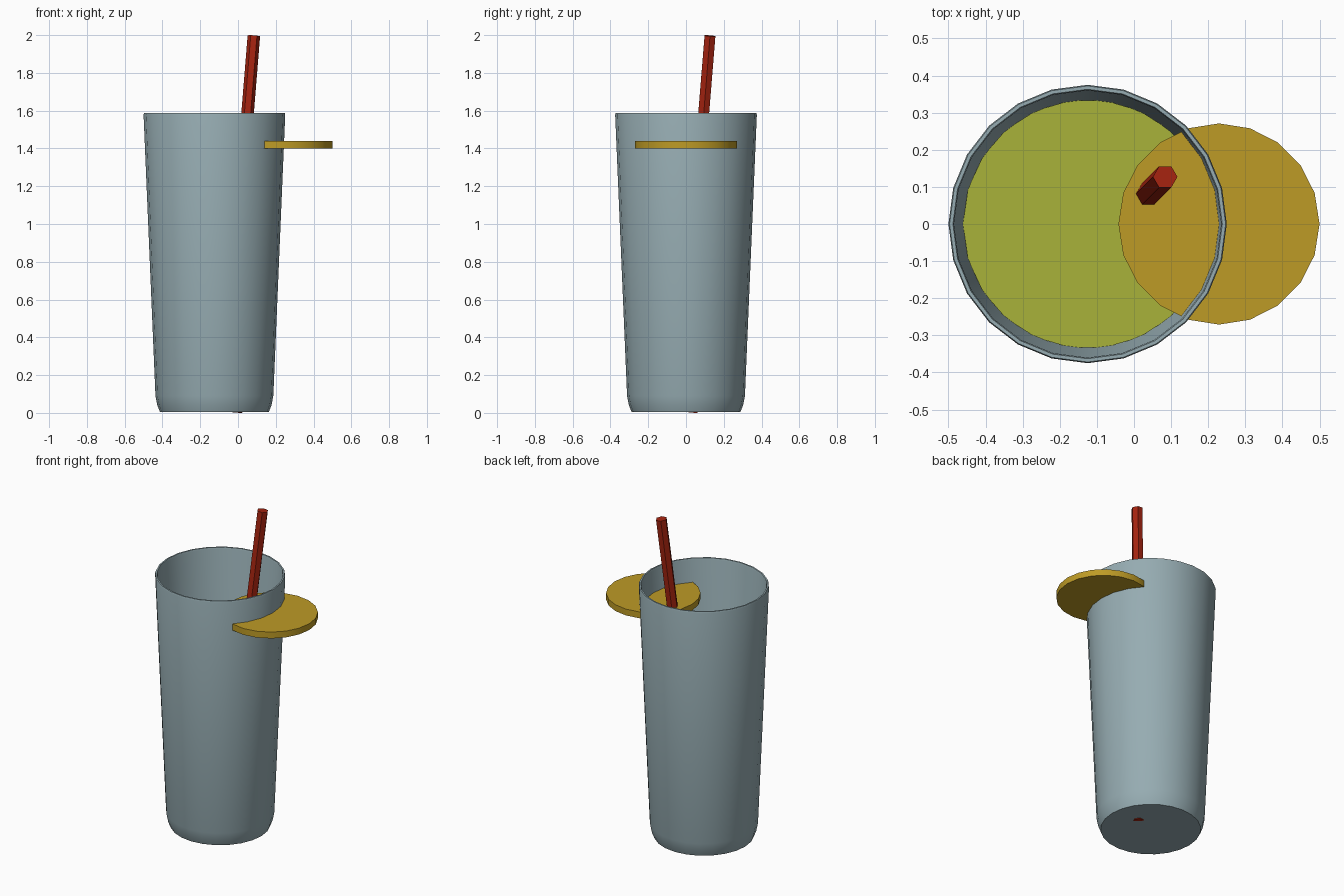
import bpy, bmesh, math

if "Cube" in bpy.data.objects:
    bpy.data.objects.remove(bpy.data.objects["Cube"])


def material(name, rgb):
    m = bpy.data.materials.new(name)
    m.diffuse_color = (*rgb, 1.0)
    m.use_nodes = True
    m.node_tree.nodes["Principled BSDF"].inputs["Base Color"].default_value = m.diffuse_color
    return m


GLASS = material("pale_blue_glass", (0.305, 0.413, 0.445))
DRINK = material("lime_drink", (0.392, 0.445, 0.041))
LEMON = material("lemon_yellow", (0.515, 0.328, 0.019))
STRAW = material("red_straw", (0.376, 0.017, 0.005))


def loft(name, rings, mat, smooth=True):
    """Skin a list of equal point rings, closing both ends with a cap."""
    bm = bmesh.new()
    loops = [[bm.verts.new(p) for p in ring] for ring in rings]
    n = len(loops[0])
    for a, b in zip(loops, loops[1:]):
        for i in range(n):
            j = (i + 1) % n
            bm.faces.new((a[i], a[j], b[j], b[i]))
    bm.faces.new(loops[0])
    bm.faces.new(loops[-1])
    bmesh.ops.recalc_face_normals(bm, faces=bm.faces)
    me = bpy.data.meshes.new(name)
    bm.to_mesh(me)
    bm.free()
    me.materials.append(mat)
    ob = bpy.data.objects.new(name, me)
    bpy.context.collection.objects.link(ob)
    if smooth:
        bpy.ops.object.select_all(action='DESELECT')
        ob.select_set(True)
        bpy.context.view_layer.objects.active = ob
        bpy.ops.object.shade_smooth_by_angle(angle=math.radians(30))
    return ob


def ring(n, r, cx, cy, z, tilt=0.0):
    """Regular polygon ring, optionally tilted down towards +x +y."""
    pts = []
    for i in range(n):
        a = 2 * math.pi * i / n
        dx, dy = r * math.cos(a), r * math.sin(a)
        pts.append((cx + dx, cy + dy, z - tilt * (dx + dy)))
    return pts


CUP_X = -0.125

# Tumbler: outer wall, bevelled rim, inner wall and floor
profile = [(0.288, 0.004), (0.302, 0.04), (0.312, 0.09), (0.375, 1.578),
           (0.372, 1.588), (0.363, 1.588), (0.360, 1.578),
           (0.298, 0.09), (0.282, 0.03)]
loft("glass_tumbler", [ring(24, r, CUP_X, 0, z) for r, z in profile], GLASS)

# Drink filling the lower part of the tumbler
loft("drink", [ring(22, r, CUP_X, 0, z)
               for r, z in [(0.278, 0.035), (0.295, 0.10), (0.336, 1.0)]], DRINK)

# Lemon slice pushed over the wall
loft("lemon_slice", [ring(20, 0.271, 0.229, 0, z) for z in (1.40, 1.44)], LEMON)

# Bent six-sided straw
path = [(-0.008, 0.032, 0.0036), (0.003, 0.046, 1.0), (0.084, 0.127, 1.9964)]
loft("straw", [ring(6, 0.033, x, y, z, 0.08) for x, y, z in path], STRAW, smooth=False)
